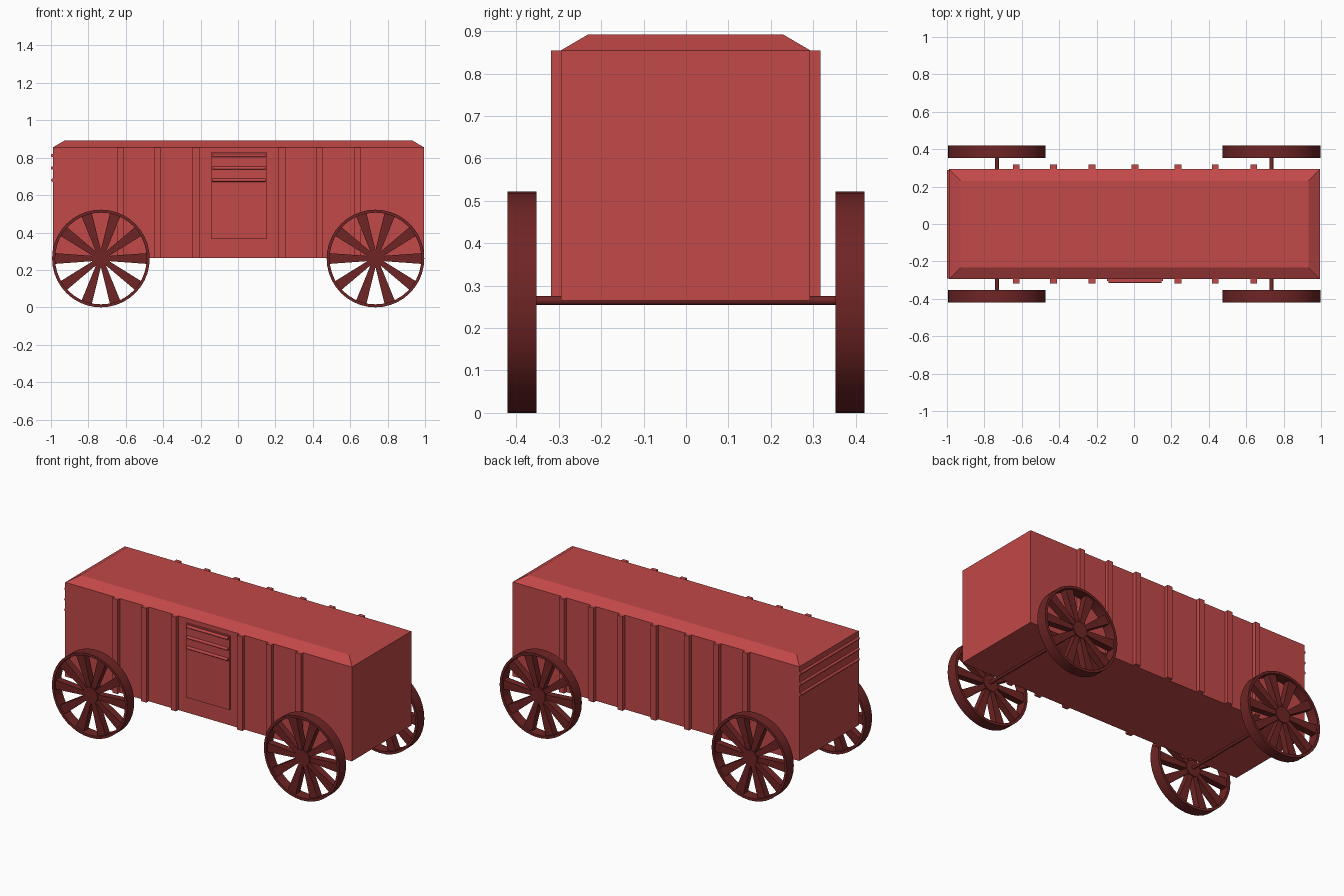
import bpy, bmesh, math
from mathutils import Matrix

if "Cube" in bpy.data.objects:
    bpy.data.objects.remove(bpy.data.objects["Cube"])


def material(name, color):
    m = bpy.data.materials.new(name)
    m.diffuse_color = color
    m.use_nodes = True
    m.node_tree.nodes["Principled BSDF"].inputs["Base Color"].default_value = m.diffuse_color
    return m


RED = material("red_paint", (0.54, 0.065, 0.065, 1))
DARK = material("dark_red", (0.16, 0.018, 0.018, 1))


def finish(name, bm, mat, smooth=False):
    bmesh.ops.recalc_face_normals(bm, faces=bm.faces)
    me = bpy.data.meshes.new(name)
    bm.to_mesh(me)
    bm.free()
    me.materials.append(mat)
    ob = bpy.data.objects.new(name, me)
    bpy.context.collection.objects.link(ob)
    if smooth:
        bpy.ops.object.select_all(action='DESELECT')
        ob.select_set(True)
        bpy.context.view_layer.objects.active = ob
        bpy.ops.object.shade_smooth_by_angle(angle=math.radians(35))
    return ob


def box(name, x0, x1, y0, y1, z0, z1, mat=RED):
    bm = bmesh.new()
    m = Matrix.Translation(((x0 + x1) / 2, (y0 + y1) / 2, (z0 + z1) / 2))
    m = m @ Matrix.Diagonal((x1 - x0, y1 - y0, z1 - z0, 1))
    bmesh.ops.create_cube(bm, size=1, matrix=m)
    return finish(name, bm, mat)


def rod(name, center, axis, length, r, mat):
    bm = bmesh.new()
    rot = Matrix.Rotation(math.pi / 2, 4, 'Y' if axis == 'X' else 'X')
    if axis == 'Z':
        rot = Matrix.Identity(4)
    bmesh.ops.create_cone(bm, cap_ends=True, segments=16, radius1=r, radius2=r,
                          depth=length, matrix=Matrix.Translation(center) @ rot)
    return finish(name, bm, mat, True)


def prism(bm, pts, depth):
    """Extrude an x-z outline along y, centred on y = 0."""
    a = [bm.verts.new((x, -depth / 2, z)) for x, z in pts]
    b = [bm.verts.new((x, depth / 2, z)) for x, z in pts]
    n = len(pts)
    bm.faces.new(a)
    bm.faces.new(b[::-1])
    for i in range(n):
        j = (i + 1) % n
        bm.faces.new((a[i], b[i], b[j], a[j]))


X0, X1, Y0, Y1, Z0, Z1, ZT = -0.99, 0.995, -0.295, 0.293, 0.265, 0.855, 0.892

# Body with chamfered roof
bm = bmesh.new()
rings = []
for z, i in ((Z0, 0), (Z1, 0), (ZT, 0.063)):
    rings.append([bm.verts.new(p) for p in (
        (X0 + i, Y0 + i, z), (X1 - i, Y0 + i, z), (X1 - i, Y1 - i, z), (X0 + i, Y1 - i, z))])
for lo, hi in zip(rings, rings[1:]):
    for i in range(4):
        j = (i + 1) % 4
        bm.faces.new((lo[i], lo[j], hi[j], hi[i]))
bm.faces.new(rings[0][::-1])
bm.faces.new(rings[-1])
finish("wagon_body", bm, RED)

# Side ribs (the middle one is on the back only)
for x in (-0.63, -0.43, -0.225, 0.005, 0.235, 0.435, 0.64):
    box("back_rib", x - 0.018, x + 0.018, Y1 - 0.01, 0.317, Z0, Z1)
    if x != 0.005:
        box("front_rib", x - 0.018, x + 0.018, -0.318, Y0 + 0.01, Z0, Z1)

# Door with slats, and matching rails on the left end
box("door", -0.145, 0.155, -0.306, Y0 + 0.01, 0.365, 0.828)
for z in (0.68, 0.745, 0.812):
    rod("door_slat", (0.005, -0.307, z), 'X', 0.285, 0.009, RED)
    rod("end_rail", (X0 - 0.001, -0.001, z), 'Y', 0.58, 0.009, RED)

# Axles and spoked wheels
R, RI, SEG, ZC = 0.261, 0.245, 40, 0.261
for cx in (-0.733, 0.735):
    rod("axle", (cx, 0, 0.265), 'Y', 0.74, 0.011, DARK)
    for cy in (-0.387, 0.387):
        bm = bmesh.new()
        # Rim
        prev = []
        w = 0.034
        for k in range(SEG):
            t = 2 * math.pi * k / SEG
            prev.append([bm.verts.new((r * math.cos(t), y, r * math.sin(t)))
                         for r, y in ((R, -w), (R, w), (RI, w), (RI, -w))])
        for k in range(SEG):
            a, b = prev[k], prev[(k + 1) % SEG]
            for i in range(4):
                j = (i + 1) % 4
                bm.faces.new((a[i], a[j], b[j], b[i]))
        # Tapered spokes
        for k in range(10):
            t = 2 * math.pi * k / 10
            c, s = math.cos(t), math.sin(t)
            outline = ((0.03, -0.013), (0.249, -0.029), (0.249, 0.029), (0.03, 0.013))
            prism(bm, [(u * c - v * s, u * s + v * c) for u, v in outline], 0.042)
        # Hub
        prism(bm, [(0.05 * math.cos(2 * math.pi * k / 20), 0.05 * math.sin(2 * math.pi * k / 20))
                   for k in range(20)], 0.054)
        wheel = finish("wheel", bm, DARK, True)
        wheel.location = (cx, cy, ZC)
